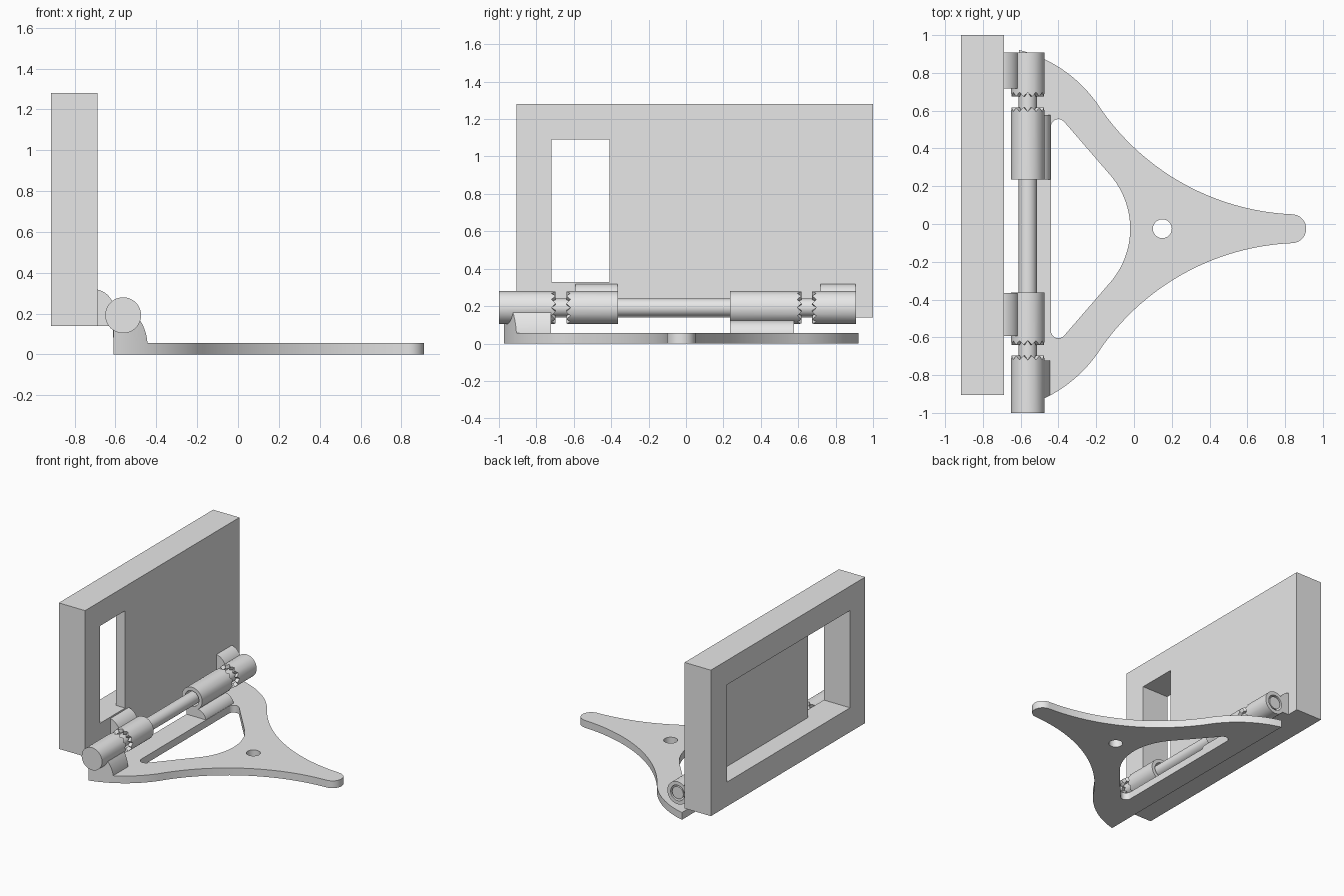
import bpy, bmesh
from math import pi, cos, sin, radians
from mathutils import Vector

if "Cube" in bpy.data.objects:
    bpy.data.objects.remove(bpy.data.objects["Cube"])

grey = bpy.data.materials.new("grey")
grey.use_nodes = True
grey.diffuse_color = (0.8, 0.8, 0.8, 1)
grey.node_tree.nodes["Principled BSDF"].inputs["Base Color"].default_value = (0.8, 0.8, 0.8, 1)

AXIS_X, AXIS_Z, RADIUS, BORE = -0.5625, 0.192, 0.088, 0.06
MID_Y = -0.025  # symmetry line of the foot


def finish(name, bm):
    bmesh.ops.recalc_face_normals(bm, faces=bm.faces)
    mesh = bpy.data.meshes.new(name)
    bm.to_mesh(mesh)
    bm.free()
    mesh.materials.append(grey)
    obj = bpy.data.objects.new(name, mesh)
    bpy.context.collection.objects.link(obj)
    return obj


def prism(name, pts, axis, lo, hi):
    """Extrude a closed 2D profile along one axis."""
    place = {"x": lambda a, b, t: (t, a, b),
             "y": lambda a, b, t: (a, t, b),
             "z": lambda a, b, t: (a, b, t)}[axis]
    bm = bmesh.new()
    ends = [[bm.verts.new(place(a, b, t)) for a, b in pts] for t in (lo, hi)]
    for ring in ends:
        bm.faces.new(ring)
    n = len(pts)
    for i in range(n):
        j = (i + 1) % n
        bm.faces.new((ends[0][i], ends[0][j], ends[1][j], ends[1][i]))
    return finish(name, bm)


def box(name, x, y, z):
    return prism(name, [(x[0], y[0]), (x[1], y[0]), (x[1], y[1]), (x[0], y[1])], "z", *z)


def combine(obj, other, operation="DIFFERENCE"):
    """Apply a boolean and discard the helper."""
    mod = obj.modifiers.new("cut", "BOOLEAN")
    mod.object, mod.operation, mod.solver = other, operation, "EXACT"
    deps = bpy.context.evaluated_depsgraph_get()
    mesh = bpy.data.meshes.new_from_object(obj.evaluated_get(deps))
    obj.modifiers.clear()
    obj.data = mesh
    bpy.data.objects.remove(other)


def arc(cx, cy, r, start, end, n=12):
    angles = [radians(start + (end - start) * i / n) for i in range(n + 1)]
    return [(cx + r * cos(a), cy + r * sin(a)) for a in angles]


def arc3(a, b, c, n=16):
    """Circular arc from a to c passing through b."""
    a, b, c = Vector(a), Vector(b), Vector(c)
    u, v = b - a, c - a
    d = 2 * (u.x * v.y - u.y * v.x)
    centre = a + Vector((v.y * u.length_squared - u.y * v.length_squared,
                         u.x * v.length_squared - v.x * u.length_squared)) / d
    p, q = a - centre, c - centre
    turn = p.angle_signed(q)  # clockwise positive
    return [tuple(centre + Vector((p.x * cos(t) + p.y * sin(t), p.y * cos(t) - p.x * sin(t))))
            for t in (turn * i / n for i in range(n + 1))]


def mirrored(half):
    """Complete a half outline across the foot's symmetry line."""
    whole = half + [(x, -y) for x, y in reversed(half) if abs(y) > 1e-5]
    return [(x, y + MID_Y) for x, y in whole]


# Display frame: block with a rear pocket and an open window at one end
frame = box("display_frame", (-0.915, -0.688), (-0.905, 1.0), (0.14, 1.28))
combine(frame, box("pocket", (-1.0, -0.765), (-0.718, 0.8), (0.33, 1.09)))
combine(frame, box("window", (-1.0, -0.5), (-0.718, -0.41), (0.33, 1.09)))

# Three-pointed foot plate with a rounded cut-out and a pin hole
shoulder = (-0.2, 0.67)
outline = mirrored(arc3((-0.61, 0.947), (-0.37, 0.837), shoulder)
                   + arc3(shoulder, (0.2, 0.275), (0.835, 0.0765), 24)[1:]
                   + arc(0.835, 0, 0.0765, 90, 0, 10)[1:])
opening = mirrored(arc(-0.4, 0.54, 0.04, 180, 40, 10)
                   + arc3((-0.118, 0.275), (-0.047, 0.15), (-0.02, 0)))
foot = prism("foot_plate", outline, "z", 0, 0.057)
combine(foot, prism("cutout", opening, "z", -0.1, 0.2))
combine(foot, prism("pin_hole", arc(0.15, MID_Y, 0.05, 0, 345, 23), "z", -0.1, 0.2))


def knuckle(name, plain, tips, closed=False, teeth=12, depth=0.022):
    """Hinge sleeve with a crown of pointed teeth at one end."""
    n = teeth * 4
    way = 1 if tips > plain else -1
    bm = bmesh.new()

    def ring(r, y, toothed=False):
        verts = []
        for i in range(n):
            a = 2 * pi * i / n
            drop = depth * abs(i % 4 - 2) / 2 if toothed else 0
            verts.append(bm.verts.new((AXIS_X + r * cos(a), y - way * drop, AXIS_Z + r * sin(a))))
        return verts

    floor = plain + way * 0.05 if closed else plain
    rings = [ring(RADIUS, plain), ring(RADIUS, tips, True),
             ring(BORE, tips, True), ring(BORE, floor)]
    pairs = list(zip(rings, rings[1:]))
    if closed:
        bm.faces.new(rings[0])
        bm.faces.new(rings[3])
    else:
        pairs.append((rings[3], rings[0]))
    for p, q in pairs:
        for i in range(n):
            j = (i + 1) % n
            bm.faces.new((p[i], p[j], q[j], q[i]))
    return finish(name, bm)


# Hinge sleeves and the rod through them
smooth = [foot,
          knuckle("front_end_sleeve", -1.0, -0.697, True),
          knuckle("front_inner_sleeve", -0.363, -0.64),
          knuckle("back_inner_sleeve", 0.235, 0.617),
          knuckle("back_end_sleeve", 0.908, 0.675),
          prism("hinge_rod", arc(AXIS_X, AXIS_Z, 0.048, 0, 352.5, 47), "y", -0.95, 0.905)]

# Brackets joining two sleeves to the frame
frame_bracket = ([(-0.7, 0.14), (-0.7, 0.318)]
                 + arc3((-0.688, 0.318), (-0.645, 0.297), (-0.615, 0.258), 8)
                 + arc(AXIS_X, AXIS_Z, 0.075, 128, 215, 8) + [(-0.625, 0.14)])
smooth.append(prism("front_frame_bracket", frame_bracket, "y", -0.592, -0.365))
smooth.append(prism("back_frame_bracket", frame_bracket, "y", 0.718, 0.907))


# Brackets joining the other two sleeves to the foot
def foot_bracket(name, reach, curve, lo, hi):
    pts = ([(-0.61, 0.05), (-0.612, 0.12)] + arc(AXIS_X, AXIS_Z, 0.075, 235, reach, 10)
           + arc3(*curve, 8))
    return prism(name, pts, "y", lo, hi)


front = foot_bracket("front_foot_bracket", 340,
                     ((-0.478, 0.165), (-0.455, 0.115), (-0.443, 0.05)), -1.0, -0.722)
combine(front, prism("trim", outline, "z", -0.1, 0.5), "INTERSECT")
back = foot_bracket("back_foot_bracket", 310,
                    ((-0.51, 0.122), (-0.465, 0.1), (-0.441, 0.05)), 0.235, 0.577)
smooth += [front, back]

# Smooth rounded walls, keep edges crisp
bpy.ops.object.select_all(action="DESELECT")
for obj in smooth:
    obj.select_set(True)
bpy.context.view_layer.objects.active = foot
bpy.ops.object.shade_smooth_by_angle(angle=radians(25))
